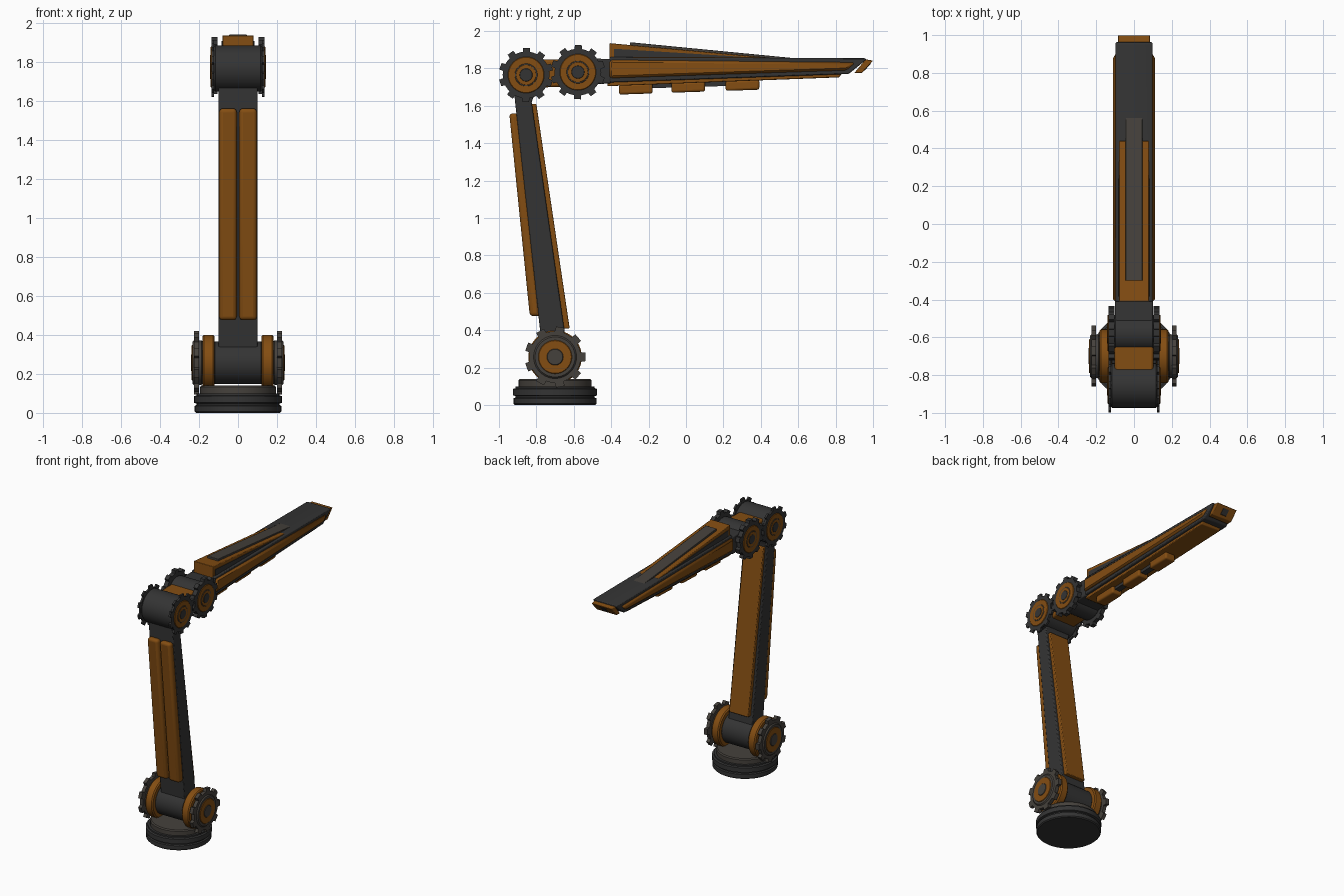
import bpy, bmesh, math
from mathutils import Vector, Matrix

if "Cube" in bpy.data.objects:
    bpy.data.objects.remove(bpy.data.objects["Cube"])


def mat(name, col):
    m = bpy.data.materials.new(name)
    m.diffuse_color = (*col, 1)
    m.use_nodes = True
    m.node_tree.nodes["Principled BSDF"].inputs["Base Color"].default_value = m.diffuse_color
    return m


ORANGE = mat("orange_paint", (0.23, 0.075, 0.006))
DARK = mat("dark_metal", (0.034, 0.034, 0.034))
GREY = mat("worn_metal", (0.06, 0.053, 0.045))


def finish(bm, name, material, bevel=0.0, segs=2):
    bmesh.ops.recalc_face_normals(bm, faces=bm.faces)
    me = bpy.data.meshes.new(name)
    bm.to_mesh(me)
    bm.free()
    me.materials.append(material)
    ob = bpy.data.objects.new(name, me)
    bpy.context.collection.objects.link(ob)
    if bevel:
        b = ob.modifiers.new("bevel", 'BEVEL')
        b.width, b.segments, b.limit_method = bevel, segs, 'ANGLE'
    bpy.ops.object.select_all(action='DESELECT')
    ob.select_set(True)
    bpy.context.view_layer.objects.active = ob
    bpy.ops.object.shade_smooth_by_angle(angle=math.radians(35))
    return ob


def plate(name, pts, x0, x1, material, bevel=0.0, segs=2):
    """Side profile of (y, z) points extruded from x0 to x1."""
    bm = bmesh.new()
    f = bm.faces.new([bm.verts.new((x0, y, z)) for y, z in pts])
    r = bmesh.ops.extrude_face_region(bm, geom=[f])
    vs = [v for v in r['geom'] if isinstance(v, bmesh.types.BMVert)]
    bmesh.ops.translate(bm, verts=vs, vec=(x1 - x0, 0, 0))
    return finish(bm, name, material, bevel, segs)


def lathe(name, prof, centre, axis, material, n=40):
    """Revolve (radius, height) profile about the x or z axis."""
    bm = bmesh.new()
    vs = [bm.verts.new((r, 0, h)) for r, h in prof]
    es = [bm.edges.new(p) for p in zip(vs, vs[1:])]
    bmesh.ops.spin(bm, geom=vs + es, cent=(0, 0, 0), axis=(0, 0, 1),
                   angle=math.tau, steps=n, use_merge=True)
    bmesh.ops.remove_doubles(bm, verts=bm.verts, dist=1e-5)
    if axis == 'x':
        bmesh.ops.rotate(bm, verts=bm.verts, matrix=Matrix.Rotation(math.pi / 2, 3, 'Y'))
    bmesh.ops.translate(bm, verts=bm.verts, vec=centre)
    return finish(bm, name, material)


def drum(name, y, z, x0, x1, r, material, c=0.008):
    x0, x1 = sorted((x0, x1))
    return lathe(name, [(0, x0), (r - c, x0), (r, x0 + c), (r, x1 - c), (r - c, x1), (0, x1)],
                 (0, y, z), 'x', material)


def gear(name, y, z, x0, x1, r_in, r_out, teeth, material, phase=0):
    pts = []
    for i in range(teeth):
        for d, r in ((-.5, r_in), (-.25, r_in), (-.2, r_out), (.2, r_out), (.25, r_in)):
            a = (i + d) / teeth * math.tau + phase
            pts.append((y + r * math.cos(a), z + r * math.sin(a)))
    return plate(name, pts, x0, x1, material)


# Round base with stacked rings and a turntable
lathe("base", [(0, 0), (.215, 0), (.222, .007), (.222, .036), (.212, .04), (.212, .048),
               (.225, .052), (.225, .086), (.212, .09), (.212, .1), (0, .1)],
      (0, -.7, 0), 'z', DARK, 48)
lathe("turntable", [(0, .09), (.195, .09), (.195, .132), (.188, .14), (0, .14)],
      (0, -.7, 0), 'z', GREY, 48)

# Shoulder joint
SY, SZ = -.70, .257
drum("shoulder_axle", SY, SZ, -.125, .125, .11, DARK)
for s, side in ((-1, "left"), (1, "right")):
    drum(f"shoulder_disc_{side}", SY, SZ, s * .12, s * .182, .143, ORANGE)
    drum(f"shoulder_hub_{side}", SY, SZ, s * .18, s * .234, .115, GREY)
    gear(f"shoulder_gear_{side}", SY, SZ, s * .2, s * .226, .138, .163, 9, GREY)
    drum(f"shoulder_ring_{side}", SY, SZ, s * .22, s * .238, .09, ORANGE, .003)
    drum(f"shoulder_cap_{side}", SY, SZ, s * .22, s * .241, .045, GREY, .004)

# Lower arm with front pads and back panel
plate("lower_arm", [(-.765, .26), (-.63, .26), (-.825, 1.62), (-.81, 1.66), (-.83, 1.72),
                    (-.91, 1.72), (-.918, 1.66)], -.1, .1, DARK, .006)
for s, side in ((-1, "left"), (1, "right")):
    plate(f"front_pad_{side}", [(-.835, .475), (-.775, .475), (-.895, 1.56), (-.945, 1.56)],
          s * .006, s * .097, ORANGE, .02, 4)
plate("back_panel", [(-.66, .41), (-.622, .41), (-.8, 1.61), (-.84, 1.61)], -.08, .08, ORANGE, .005)

# Elbow and wrist joints
for nm, y, z, rb, hw in (("elbow", -.855, 1.765, .118, .128), ("wrist", -.578, 1.78, .1, .11)):
    drum(f"{nm}_barrel", y, z, -hw, hw, rb, DARK, .012)
    for s, side in ((-1, "left"), (1, "right")):
        gear(f"{nm}_gear_{side}", y, z, s * (hw - .006), s * .136, .125, .146, 10, DARK, .3)
        drum(f"{nm}_ring_{side}", y, z, s * .125, s * .14, .097, ORANGE, .003)
        drum(f"{nm}_plate_{side}", y, z, s * .125, s * .1415, .062, GREY, .003)
        drum(f"{nm}_inner_ring_{side}", y, z, s * .125, s * .1425, .056, ORANGE, .003)
        drum(f"{nm}_cap_{side}", y, z, s * .125, s * .144, .036, DARK, .003)
plate("joint_link", [(-.85, 1.695), (-.58, 1.705), (-.58, 1.85), (-.85, 1.845)], -.102, .102, ORANGE, .012)
plate("wrist_neck", [(-.58, 1.71), (-.4, 1.72), (-.4, 1.85), (-.58, 1.855)], -.1, .1, DARK, .008)

# Forearm body, side panels and belly panel
plate("forearm", [(-.41, 1.725), (.87, 1.77), (.965, 1.848), (.955, 1.855), (-.41, 1.86)],
      -.098, .098, DARK, .012)
for s, side in ((-1, "left"), (1, "right")):
    plate(f"side_panel_{side}", [(-.41, 1.748), (.86, 1.79), (.905, 1.832), (-.41, 1.845)],
          s * .07, s * .112, ORANGE, .012, 1)
plate("belly_panel", [(-.42, 1.705), (.82, 1.752), (.84, 1.785), (-.42, 1.74)], -.08, .08, ORANGE, .005)

# Top wedge with dark side insets and a grey rail
plate("top_wedge", [(-.41, 1.84), (.44, 1.84), (.44, 1.858), (-.41, 1.935)], -.08, .08, ORANGE, .004)
for s, side in ((-1, "left"), (1, "right")):
    plate(f"wedge_inset_{side}", [(-.385, 1.86), (.33, 1.86), (-.385, 1.905)], s * .07, s * .084, DARK)
plate("top_rail", [(-.3, 1.9), (.565, 1.83), (.565, 1.856), (-.3, 1.94)], -.045, .045, GREY, .003)

# Angled tip with a square socket
plate("tip", [(.9, 1.775), (.94, 1.775), (1.0, 1.842), (.96, 1.848)], -.085, .085, ORANGE, .004)
plate("tip_socket", [(.93, 1.79), (.957, 1.79), (.988, 1.825), (.95, 1.825)], -.024, .024, DARK)

# Pads and connecting rod under the forearm
plate("belly_rod", [(-.33, 1.69), (.36, 1.71), (.36, 1.745), (-.33, 1.73)], -.022, .022, DARK)
for i, y in enumerate((-.268, .012, .302)):
    z = 1.66 + .01 * i
    plate(f"belly_pad_{i + 1}", [(y - .09, z), (y + .09, z + .006), (y + .09, z + .06), (y - .09, z + .054)],
          -.042, .042, ORANGE, .012, 3)
